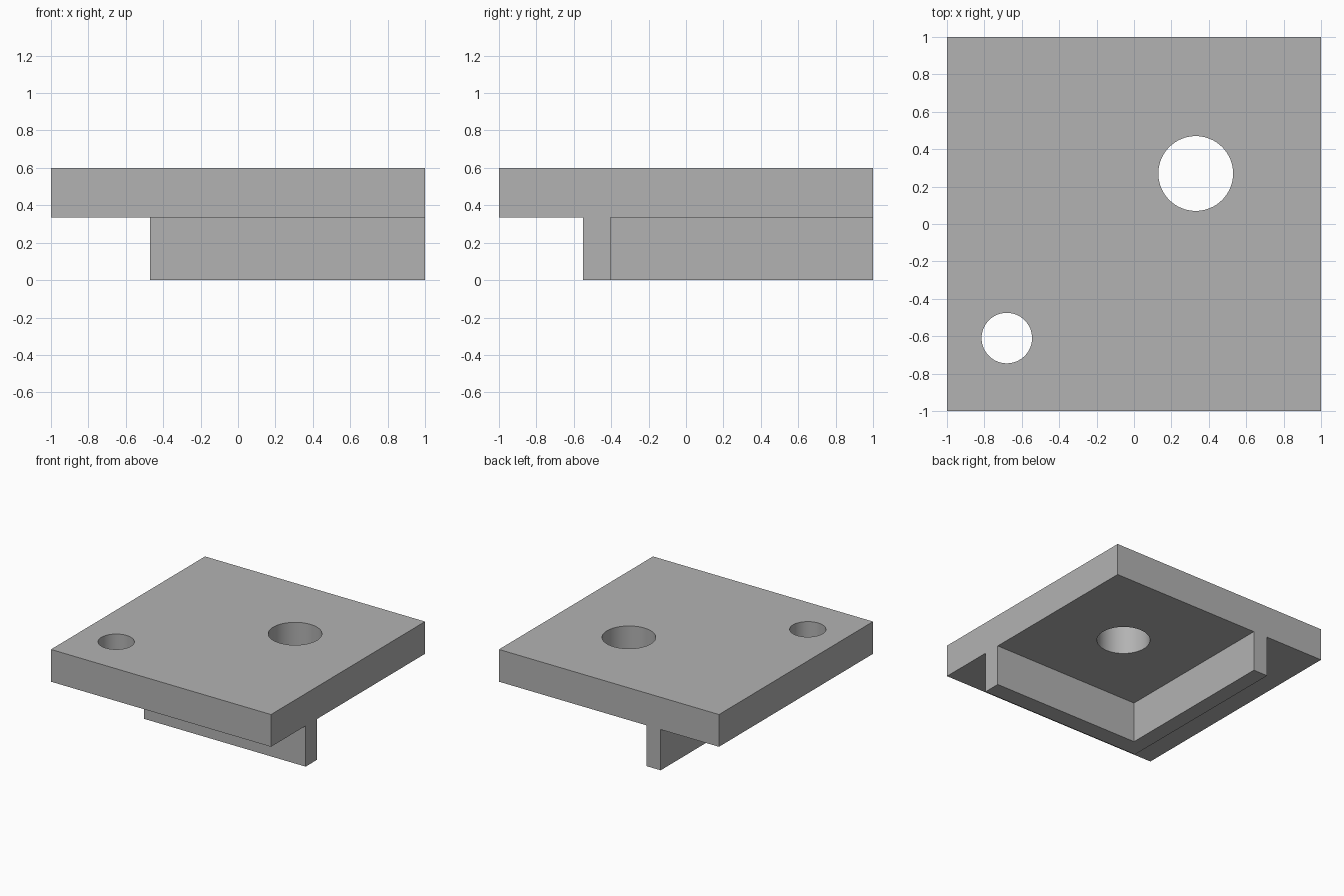
import bpy
import bmesh
import math

if "Cube" in bpy.data.objects:
    bpy.data.objects.remove(bpy.data.objects["Cube"], do_unlink=True)

TOP, UNDER = 0.6, 0.335
FAR = 1.2  # cutters overshoot the block

grey = bpy.data.materials.new("plain grey")
grey.use_nodes = True
color = (0.45, 0.45, 0.45, 1)
grey.diffuse_color = color
grey.node_tree.nodes["Principled BSDF"].inputs["Base Color"].default_value = color


def prism(name, outline, z0, z1):
    """Extrude a counter-clockwise outline from z0 up to z1."""
    bm = bmesh.new()
    base = bm.faces.new([bm.verts.new((x, y, z0)) for x, y in outline])
    ext = bmesh.ops.extrude_face_region(bm, geom=[base], use_keep_orig=True)
    for v in ext["geom"]:
        if isinstance(v, bmesh.types.BMVert):
            v.co.z = z1
    bmesh.ops.recalc_face_normals(bm, faces=bm.faces)
    mesh = bpy.data.meshes.new(name)
    bm.to_mesh(mesh)
    bm.free()
    mesh.materials.append(grey)
    obj = bpy.data.objects.new(name, mesh)
    bpy.context.collection.objects.link(obj)
    return obj


def rectangle(x0, y0, x1, y1):
    return [(x0, y0), (x1, y0), (x1, y1), (x0, y1)]


def circle(cx, cy, r, n=64):
    angles = [math.tau * i / n for i in range(n)]
    return [(cx + r * math.cos(a), cy + r * math.sin(a)) for a in angles]


# Solid block from which the plate and its L-shaped wall are cut
bracket = prism("bracket_plate", rectangle(-1, -1, 1, 1), 0, TOP)

# Outer ledge around the front and side of the wall
ledge = [(-FAR, -FAR), (FAR, -FAR), (FAR, -0.55), (-0.47, -0.55),
         (-0.47, FAR), (-FAR, FAR)]

cutters = [
    prism("ledge_cutter", ledge, -FAR, UNDER),
    # Pocket inside the L-shaped wall
    prism("pocket_cutter", rectangle(-0.34, -0.405, FAR, FAR), -FAR, UNDER),
    # Through holes
    prism("large_hole_cutter", circle(0.33, 0.27, 0.2), -FAR, FAR),
    prism("small_hole_cutter", circle(-0.68, -0.61, 0.135), -FAR, FAR),
]

bpy.context.view_layer.objects.active = bracket
for cutter in cutters:
    cutter.hide_render = True
    mod = bracket.modifiers.new(cutter.name, "BOOLEAN")
    mod.operation = "DIFFERENCE"
    mod.solver = "EXACT"
    mod.object = cutter
    bpy.ops.object.modifier_apply(modifier=mod.name)
    bpy.data.objects.remove(cutter, do_unlink=True)

# Smooth hole walls, crisp plate edges
bpy.ops.object.select_all(action="DESELECT")
bracket.select_set(True)
bpy.ops.object.shade_smooth_by_angle(angle=math.radians(30))
